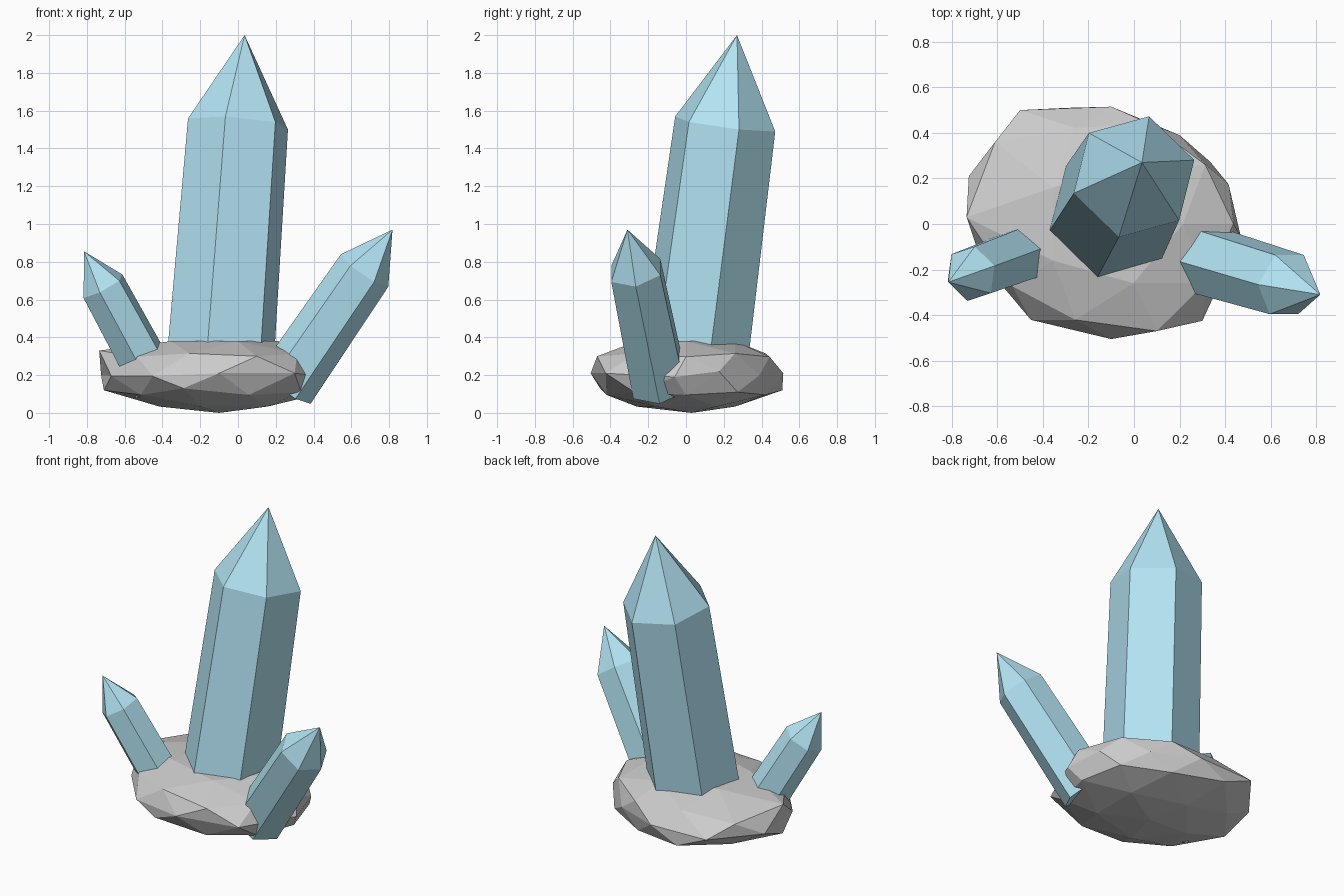
import bpy, bmesh, math
from mathutils import Vector

if "Cube" in bpy.data.objects:
    bpy.data.objects.remove(bpy.data.objects["Cube"])

crystal_mat = bpy.data.materials.new("crystal_blue")
crystal_mat.diffuse_color = (0.45, 0.77, 0.9, 1)
crystal_mat.use_nodes = True
crystal_mat.node_tree.nodes["Principled BSDF"].inputs["Base Color"].default_value = crystal_mat.diffuse_color


def make_object(name, bm, mat=None):
    bmesh.ops.recalc_face_normals(bm, faces=bm.faces[:])
    mesh = bpy.data.meshes.new(name)
    bm.to_mesh(mesh)
    bm.free()
    if mat:
        mesh.materials.append(mat)
    obj = bpy.data.objects.new(name, mesh)
    bpy.context.collection.objects.link(obj)
    return obj


def crystal(name, base, tip, radius, corner):
    """Six-sided pointed prism from base to tip; corner aims its first edge."""
    base, tip = Vector(base), Vector(tip)
    axis = (tip - base).normalized()
    u = Vector(corner)
    u = (u - axis * u.dot(axis)).normalized()
    v = axis.cross(u)
    bm = bmesh.new()
    rings = []
    for t, r in ((0, radius * 1.07), (0.74, radius)):
        c = base.lerp(tip, t)
        rings.append([bm.verts.new(c + r * (u * math.cos(a) + v * math.sin(a)))
                      for a in (math.radians(60 * i) for i in range(6))])
    apex = bm.verts.new(tip)
    low, high = rings
    bm.faces.new(low)
    for i in range(6):
        j = (i + 1) % 6
        bm.faces.new((low[i], low[j], high[j], high[i]))
        bm.faces.new((high[i], high[j], apex))
    return make_object(name, bm, crystal_mat)


# Crystals
crystal("main_crystal", (-0.10, 0.03, 0.19), (0.035, 0.27, 2.0), 0.276, (0.265, 0.073, -0.03))
crystal("right_crystal", (0.25, -0.14, 0.14), (0.818, -0.31, 0.97), 0.152, (-0.125, 0, 0.085))
crystal("left_crystal", (-0.43, -0.113, 0.145), (-0.815, -0.255, 0.855), 0.125, (0.105, 0.035, 0.065))

# Rock base: flattened icosphere with a levelled top
bm = bmesh.new()
bmesh.ops.create_icosphere(bm, subdivisions=2, radius=1)
for v in bm.verts:
    x, y, z = v.co
    v.co = (-0.1 + 0.6 * x, 0.52 * y, 0.195 + 0.19 * min(0.97, 1.2 * z if z > 0 else z))

# Chipped outline: the nearest corner is pulled to each point
chips = [(-0.735, 0.03, 0.33), (-0.725, 0.21, 0.2), (-0.5, 0.5, 0.21), (-0.1, 0.515, 0.21),
         (0.2, 0.39, 0.2), (0.415, 0.175, 0.22), (0.47, -0.06, 0.19), (0.3, -0.425, 0.21),
         (0.1, -0.47, 0.3), (-0.1, -0.505, 0.21), (-0.29, -0.455, 0.13), (-0.71, 0, 0.12),
         (-0.61, 0.36, 0.29), (-0.29, 0.51, 0.12), (-0.1, 0.03, 0.0)]
moves = [(min(bm.verts, key=lambda v: (v.co - Vector(p)).length), p) for p in chips]
for v, p in moves:
    v.co = p
make_object("rock_base", bm)
